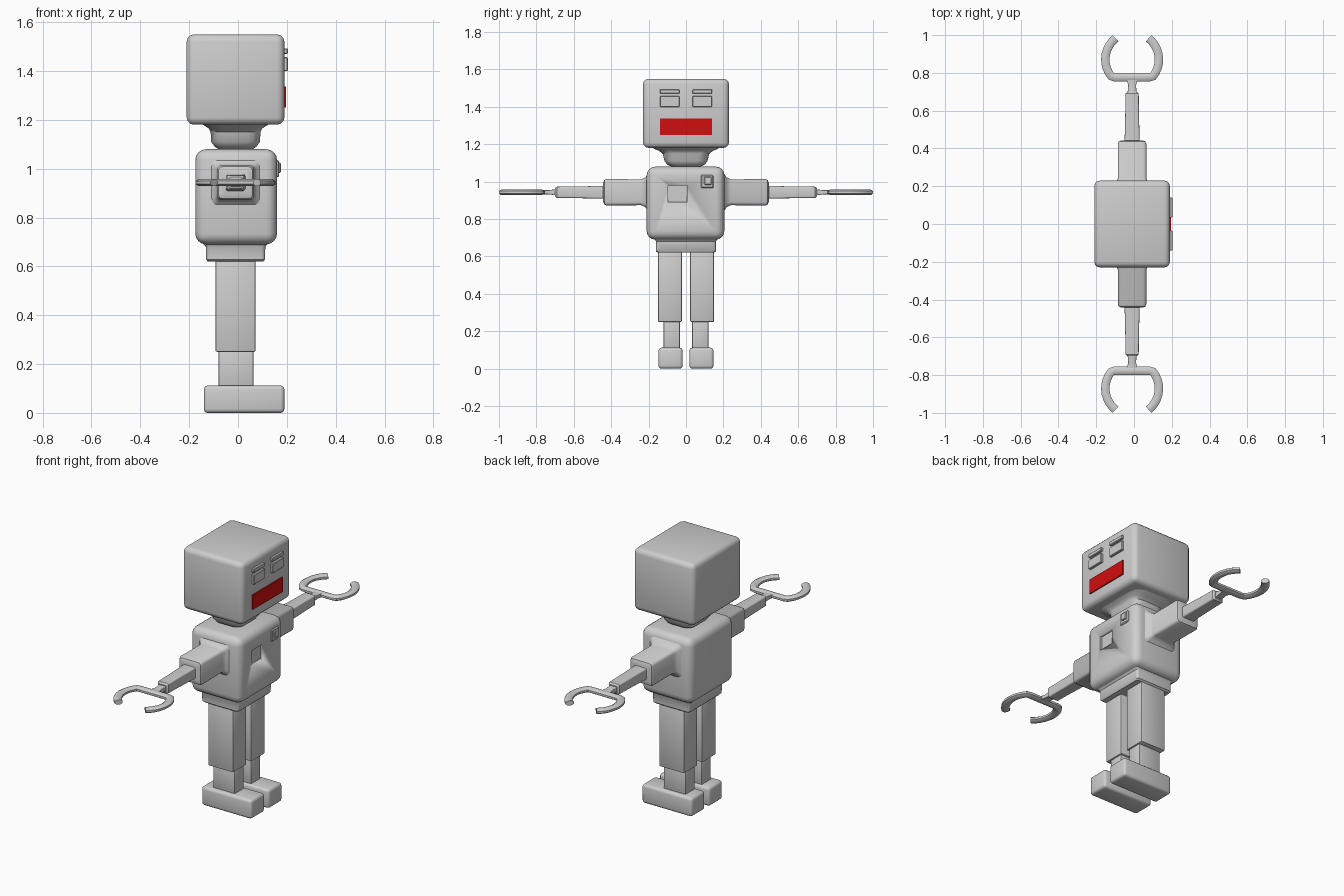
import bpy, bmesh, math
from mathutils import Vector

if "Cube" in bpy.data.objects:
    bpy.data.objects.remove(bpy.data.objects["Cube"])


def material(name, colour):
    m = bpy.data.materials.new(name)
    m.use_nodes = True
    m.diffuse_color = colour
    m.node_tree.nodes["Principled BSDF"].inputs["Base Color"].default_value = colour
    return m


GREY = material("light grey metal", (0.62, 0.62, 0.62, 1))
RED = material("red mouth", (0.64, 0.004, 0.004, 1))
CX = -0.01       # middle of the body in x
ARM_Z = 0.943    # height of the arm axis


def finish(name, bm, mat):
    bmesh.ops.recalc_face_normals(bm, faces=bm.faces)
    mesh = bpy.data.meshes.new(name)
    bm.to_mesh(mesh)
    bm.free()
    mesh.materials.append(mat)
    ob = bpy.data.objects.new(name, mesh)
    bpy.context.collection.objects.link(ob)
    bpy.ops.object.select_all(action='DESELECT')
    ob.select_set(True)
    bpy.context.view_layer.objects.active = ob
    bpy.ops.object.shade_smooth_by_angle(angle=math.radians(35))
    return ob


def box(name, x, y, z, bevel=0.0, segments=3, mat=GREY):
    """Box between (min, max) pairs, with rounded edges."""
    bm = bmesh.new()
    bmesh.ops.create_cube(bm, size=1)
    for v in bm.verts:
        v.co = [sum(r) / 2 + c * (r[1] - r[0]) for r, c in zip((x, y, z), v.co)]
    if bevel:
        bmesh.ops.bevel(bm, geom=bm.edges[:], offset=bevel, segments=segments,
                        profile=0.5, affect='EDGES')
    return finish(name, bm, mat)


def skin(name, rings):
    """Closed surface through a list of point rings."""
    bm = bmesh.new()
    loops = [[bm.verts.new(p) for p in ring] for ring in rings]
    n = len(loops[0])
    for a, b in zip(loops, loops[1:]):
        for i in range(n):
            j = (i + 1) % n
            bm.faces.new((a[i], a[j], b[j], b[i]))
    bm.faces.new(loops[0])
    bm.faces.new(loops[-1])
    return finish(name, bm, GREY)


def rounded_rect(hu, hv, share=0.25):
    """Outline of a rectangle with rounded corners."""
    r = share * min(hu, hv)
    pts = []
    for k, (su, sv) in enumerate(((1, 1), (-1, 1), (-1, -1), (1, -1))):
        for step in range(4):
            t = math.radians(90 * k + 30 * step)
            pts.append((su * (hu - r) + r * math.cos(t), sv * (hv - r) + r * math.sin(t)))
    return pts


def loft_z(name, sections, share):
    return skin(name, [[(CX + u, v, z) for u, v in rounded_rect(hx, hy, share)]
                       for z, hx, hy in sections])


def loft_y(name, side, sections, share=0.25):
    return skin(name, [[(CX + u, side * y, ARM_Z + v) for u, v in rounded_rect(hx, hz, share)]
                       for y, hx, hz in sections])


# Head, neck, torso and pelvis
box("head", (-0.21, 0.19), (-0.23, 0.23), (1.18, 1.55), 0.03)
loft_z("neck", [(1.08, 0.07, 0.075), (1.09, 0.085, 0.1), (1.11, 0.1, 0.115),
                (1.15, 0.102, 0.125), (1.165, 0.11, 0.145), (1.175, 0.125, 0.17),
                (1.19, 0.15, 0.19)], 0.5)
torso = box("torso", (-0.175, 0.16), (-0.21, 0.205), (0.69, 1.08), 0.045, 4)
loft_z("pelvis", [(0.62, 0.114, 0.15), (0.628, 0.12, 0.16), (0.68, 0.122, 0.16),
                  (0.69, 0.13, 0.165), (0.705, 0.145, 0.18)], 0.12)

# Recessed chest panel
cutter = box("panel_cutter", (0.145, 0.2), (-0.096, 0.005), (0.89, 0.98))
cutter.hide_render = True
cut = torso.modifiers.new("panel recess", 'BOOLEAN')
cut.object = cutter
cut.operation = 'DIFFERENCE'
cut.solver = 'EXACT'
bpy.context.view_layer.objects.active = torso
bpy.ops.object.modifier_apply(modifier=cut.name)
bpy.data.objects.remove(cutter)

# Raised chest button
box("button_base", (0.15, 0.168), (0.08, 0.147), (0.965, 1.035), 0.005, 1)
box("button", (0.16, 0.176), (0.097, 0.137), (0.983, 1.025), 0.004, 1)

# Mouth plate
box("mouth", (0.188, 0.197), (-0.14, 0.14), (1.25, 1.337), mat=RED)

for side, label in ((1, "left"), (-1, "right")):
    def across(a, b):
        return tuple(sorted((side * a, side * b)))

    # Face
    box(label + "_eye", (0.18, 0.204), across(0.035, 0.14), (1.40, 1.457), 0.003, 1)
    box(label + "_brow", (0.18, 0.204), across(0.035, 0.14), (1.47, 1.492), 0.003, 1)

    # Leg
    box(label + "_thigh", (-0.092, 0.072), across(0.022, 0.15), (0.25, 0.63), 0.006, 2)
    box(label + "_shin", (-0.08, 0.063), across(0.033, 0.12), (0.10, 0.26), 0.005, 2)
    box(label + "_foot", (-0.14, 0.19), across(0.018, 0.147), (0.0, 0.112), 0.016)

    # Arm, flared where it meets the torso
    loft_y(label + "_upper_arm", side,
           [(0.19, 0.12, 0.11), (0.205, 0.105, 0.098), (0.217, 0.087, 0.08),
            (0.24, 0.076, 0.069), (0.425, 0.076, 0.071), (0.437, 0.07, 0.065),
            (0.443, 0.055, 0.05)])
    loft_y(label + "_forearm", side,
           [(0.43, 0.04, 0.034), (0.60, 0.036, 0.031), (0.69, 0.035, 0.03),
            (0.70, 0.026, 0.022)])
    loft_y(label + "_wrist", side,
           [(0.69, 0.024, 0.017), (0.735, 0.021, 0.011), (0.77, 0.03, 0.011)])

    # Open claw: a ring with a flat base, gap facing outward
    path = []
    steps = 28
    for i in range(steps + 1):
        t = math.radians(52 - 284 * i / steps)
        path.append(Vector((0.142 * math.cos(t), max(0.777, 0.871 + 0.142 * math.sin(t)), 0)))
    rings = []
    for i, p in enumerate(path):
        d = (path[min(i + 1, steps)] - path[max(i - 1, 0)]).normalized()
        out = Vector((-d.y, d.x, 0))
        ring = []
        for k in range(8):
            a = math.radians(45 * k + 22.5)
            q = p + out * (0.024 * math.cos(a))
            ring.append((CX + q.x, side * q.y, ARM_Z + 0.0155 * math.sin(a)))
        rings.append(ring)
    skin(label + "_claw", rings)
